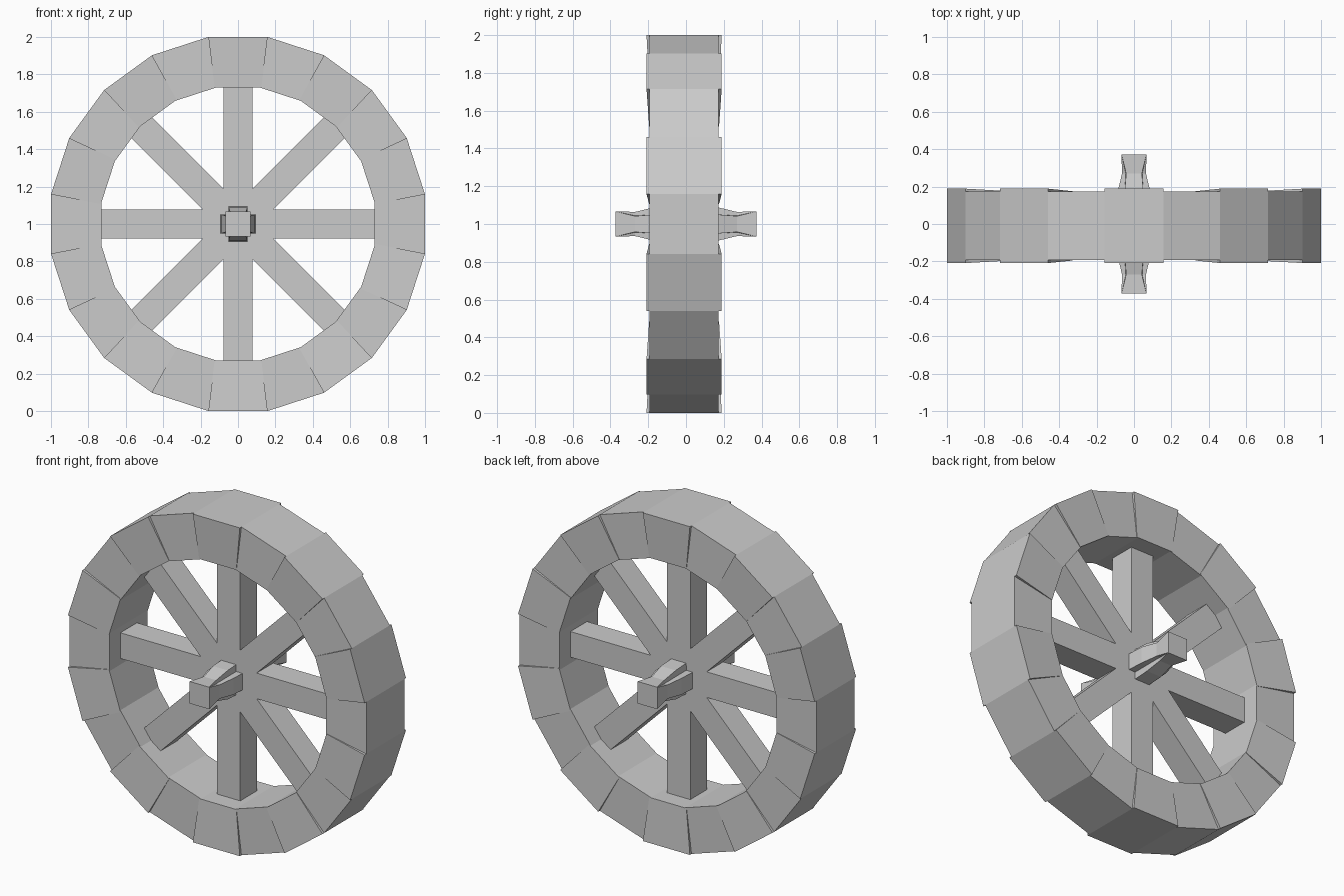
import bpy, bmesh, math
from mathutils import Matrix, Vector

cube = bpy.data.objects.get("Cube")
if cube:
    bpy.data.objects.remove(cube, do_unlink=True)

# One plain grey for the whole wheel
grey = bpy.data.materials.new("plain_grey")
grey.use_nodes = True
grey.diffuse_color = (0.6, 0.6, 0.6, 1)
grey.node_tree.nodes["Principled BSDF"].inputs["Base Color"].default_value = (0.6, 0.6, 0.6, 1)

CENTRE = Vector((0, -0.01, 1))
SEGMENTS = 20
HALF_ANGLE = math.pi / SEGMENTS


def loft(name, rings, matrix):
    """Skin matching rings of points and cap both ends."""
    bm = bmesh.new()
    loops = [[bm.verts.new(p) for p in ring] for ring in rings]
    n = len(loops[0])
    for low, high in zip(loops, loops[1:]):
        for i in range(n):
            j = (i + 1) % n
            bm.faces.new((low[i], low[j], high[j], high[i]))
    bm.faces.new(loops[0])
    bm.faces.new(loops[-1])
    bmesh.ops.recalc_face_normals(bm, faces=bm.faces)
    mesh = bpy.data.meshes.new(name)
    bm.to_mesh(mesh)
    bm.free()
    mesh.materials.append(grey)
    obj = bpy.data.objects.new(name, mesh)
    obj.matrix_world = matrix
    bpy.context.collection.objects.link(obj)
    return obj


def around(angle):
    """Turn a part lying along +x about the wheel's axle."""
    return Matrix.Translation(CENTRE) @ Matrix.Rotation(-angle, 4, "Y")


def rectangle(x, half_y, half_z):
    return [(x, sy * half_y, sz * half_z)
            for sy, sz in ((-1, -1), (1, -1), (1, 1), (-1, 1))]


# Rim blocks: every other one is deeper on its outer side
for k in range(SEGMENTS):
    wide = k % 2
    outer_depth = 0.199 if wide else 0.183
    inner_half = 0.125 if wide else 0.73 * math.tan(HALF_ANGLE)
    loft(f"rim_block_{k}",
         [rectangle(0.73, 0.185 if wide else 0.183, inner_half),
          rectangle(1.0, outer_depth, math.tan(HALF_ANGLE))],
         around(2 * HALF_ANGLE * k))

# Four square beams crossing at the middle make eight spokes
for k in range(4):
    loft(f"spoke_beam_{k}",
         [rectangle(x, 0.08, 0.078) for x in (-0.74, 0.74)],
         around(k * math.pi / 4))


def cross_section(y, arm, width, corner):
    """Square or plus-shaped ring with inset corners."""
    ring = []
    for q in range(4):
        turn = Matrix.Rotation(q * math.pi / 2, 3, "Y")
        for x, z in ((arm, width), (arm, -width), (corner, -corner)):
            ring.append(turn @ Vector((x, y, z)))
    return ring


# Axle stubs: square tips that waist in, then flare into a cross
for side, name in ((-1, "front_axle"), (1, "back_axle")):
    profile = ((0.05, 0.095, 0.05, 0.052), (0.17, 0.088, 0.05, 0.05),
               (0.27, 0.064, 0.042, 0.044), (0.372, 0.067, 0.066, 0.067))
    loft(name, [cross_section(side * y, *shape) for y, *shape in profile],
         Matrix.Translation((0, 0, 1)))
